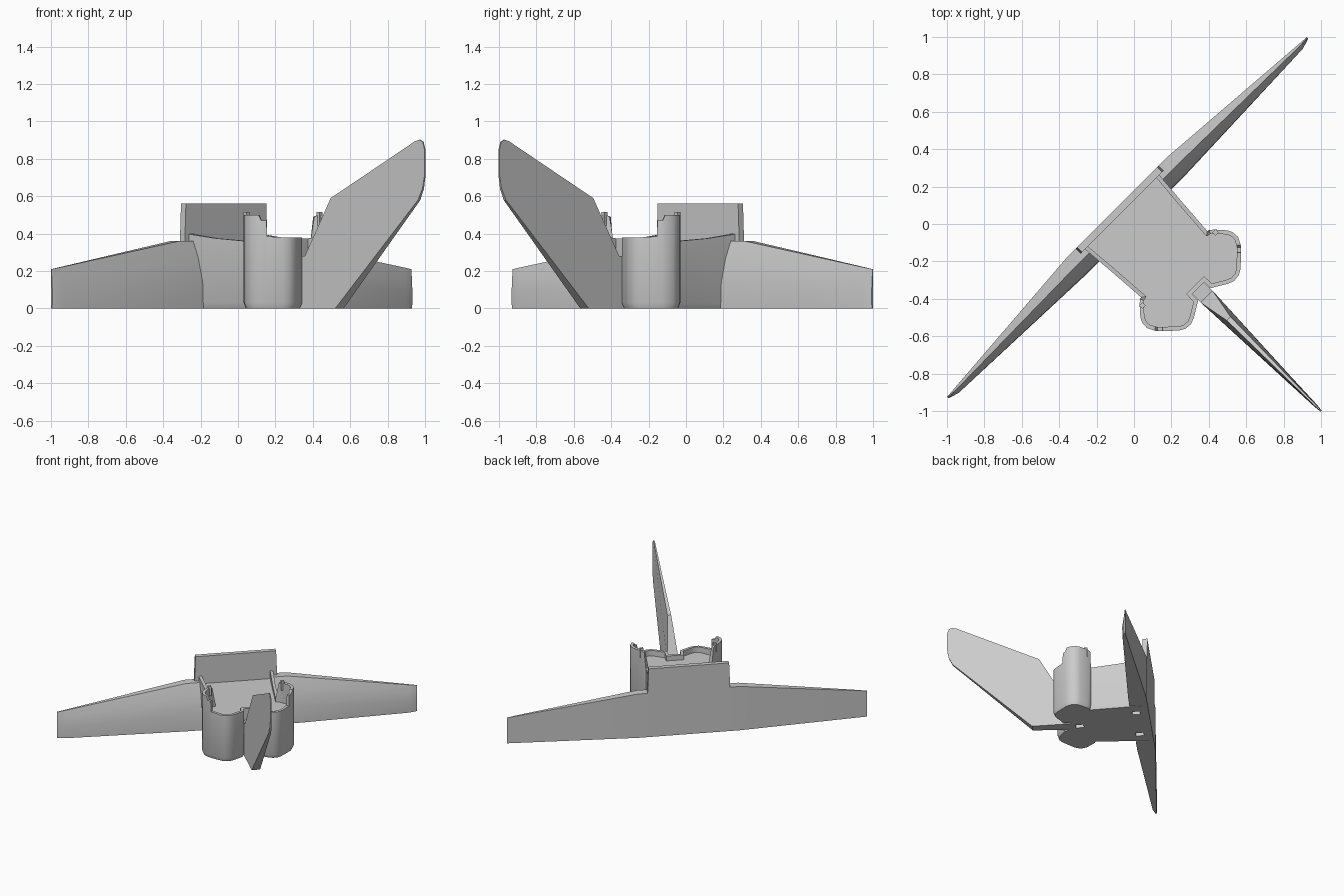
import bpy, bmesh, math
from mathutils import Vector

if "Cube" in bpy.data.objects:
    bpy.data.objects.remove(bpy.data.objects["Cube"])

grey = bpy.data.materials.new("plain_grey")
grey.use_nodes = True
grey.diffuse_color = (0.6, 0.6, 0.6, 1)
grey.node_tree.nodes["Principled BSDF"].inputs["Base Color"].default_value = (0.6, 0.6, 0.6, 1)
R = math.sqrt(0.5)


def P(u, v, z):
    """Span u, forward v and height z, turned onto the diagonal."""
    return Vector(((u + v) * R, (u - v) * R, z))


def loft(name, rings, smooth=None):
    """Skin a list of equal rings and cap both ends."""
    bm = bmesh.new()
    rows = [[bm.verts.new(p) for p in ring] for ring in rings]
    n = len(rows[0])
    for a, b in zip(rows, rows[1:]):
        for i in range(n):
            j = (i + 1) % n
            bm.faces.new((a[i], a[j], b[j], b[i]))
    bm.faces.new(rows[0][::-1])
    bm.faces.new(rows[-1])
    bmesh.ops.recalc_face_normals(bm, faces=bm.faces)
    mesh = bpy.data.meshes.new(name)
    bm.to_mesh(mesh)
    bm.free()
    mesh.materials.append(grey)
    obj = bpy.data.objects.new(name, mesh)
    bpy.context.collection.objects.link(obj)
    if smooth:
        shade(obj, smooth)
    return obj


def select(obj):
    bpy.ops.object.select_all(action="DESELECT")
    obj.select_set(True)
    bpy.context.view_layer.objects.active = obj


def shade(obj, degrees):
    select(obj)
    bpy.ops.object.shade_smooth_by_angle(angle=math.radians(degrees))


def box(name, u, v, z0, z1, du, dv):
    corners = [(-du, -dv), (du, -dv), (du, dv), (-du, dv)]
    return loft(name, [[P(u + a, v + b, z) for a, b in corners] for z in (z0, z1)])


def inset(points, d):
    """Move a counter-clockwise outline inward by d."""
    out = []
    for i, p in enumerate(points):
        a = (p - points[i - 1]).normalized()
        b = (points[(i + 1) % len(points)] - p).normalized()
        na, nb = Vector((-a.y, a.x)), Vector((-b.y, b.x))
        m = (na + nb).normalized()
        out.append(p + m * d / max(m.dot(na), 0.65))
    return out


# Body: tray with two rounded lobes; x, y and rim height of one half
half = [(-0.28, -0.12, 0.40), (-0.12, -0.255, 0.375), (0.038, -0.392, 0.36),
        (0.032, -0.402, 0.49), (0.03, -0.43, 0.50), (0.034, -0.50, 0.50),
        (0.045, -0.53, 0.50), (0.07, -0.557, 0.50), (0.11, -0.57, 0.50),
        (0.125, -0.572, 0.47), (0.152, -0.572, 0.47), (0.156, -0.572, 0.385),
        (0.24, -0.57, 0.38), (0.275, -0.56, 0.38), (0.305, -0.535, 0.38),
        (0.32, -0.50, 0.38), (0.343, -0.41, 0.38), (0.31, -0.375, 0.375)]
full = half + [(-y, -x, z) for x, y, z in reversed(half)]
outline = [Vector(p[:2]) for p in full]
rim = [p[2] for p in full]


def ring(points, heights):
    return [Vector((p.x, p.y, z)) for p, z in zip(points, heights)]


def level(z):
    return [z] * len(full)


inner = inset(outline, 0.022)
body = loft("body", [ring(inset(outline, 0.012), level(0)), ring(outline, level(0.03)),
                     ring(outline, rim), ring(inner, rim), ring(inner, level(0.335))])

# Locating slots in the underside
for u, v in ((0, 0.41), (0.16, -0.03), (-0.16, -0.03)):
    cutter = box("slot_cutter", u, v, -0.05, 0.04, 0.022, 0.03)
    cutter.hide_render = True
    mod = body.modifiers.new("slot", "BOOLEAN")
    mod.operation = "DIFFERENCE"
    mod.solver = "EXACT"
    mod.object = cutter
    select(body)
    bpy.ops.object.modifier_apply(modifier=mod.name)
    bpy.data.objects.remove(cutter)
shade(body, 35)

# Back wall, slightly narrower at the top
loft("back_wall", [[P(s * w, v, z) for s, v in ((-1, -0.127), (1, -0.127), (1, -0.09), (-1, -0.09))]
                   for w, z in ((0.312, 0), (0.312, 0.36), (0.304, 0.56))])

# Wings: curved front face, thinning toward the tips
root = [(-0.127, 0), (0.01, 0), (0.006, 0.14), (-0.025, 0.27), (-0.06, 0.36), (-0.127, 0.36)]
tip = [(-0.053, 0), (-0.03, 0), (-0.026, 0.09), (-0.036, 0.16), (-0.045, 0.21), (-0.053, 0.21)]
for side, name in ((1, "left_wing"), (-1, "right_wing")):
    rings = []
    for u in (0.27, 0.385, 1.30, 1.361):
        t = max(0, (u - 0.385) / 0.976)
        pinch = 0.4 if u > 1.35 else 1
        sec = []
        for (rv, rz), (tv, tz) in zip(root, tip):
            v = rv + (tv - rv) * t
            back = root[0][0] + (tip[0][0] - root[0][0]) * t
            sec.append(P(side * u, back + (v - back) * pinch, rz + (tz - rz) * t))
        rings.append(sec)
    loft(name, rings, 30)

# Front fin: forward distance, height and half thickness round its edge
fin = [(0.46, 0, 0.045), (0.767, 0, 0.032), (1.37, 0.58, 0.009), (1.40, 0.64, 0.006),
       (1.414, 0.71, 0.004), (1.414, 0.85, 0.004), (1.40, 0.89, 0.004),
       (1.375, 0.902, 0.004), (1.34, 0.893, 0.004), (0.715, 0.59, 0.014),
       (0.55, 0.28, 0.045), (0.46, 0.28, 0.045)]
loft("front_fin", [[P(s * w, v, z) for v, z, w in fin] for s in (-1, 1)])

# Small catches on the raised rims
for side, name in ((1, "left_catch"), (-1, "right_catch")):
    box(name, side * 0.276, 0.34, 0.44, 0.515, 0.012, 0.012)
